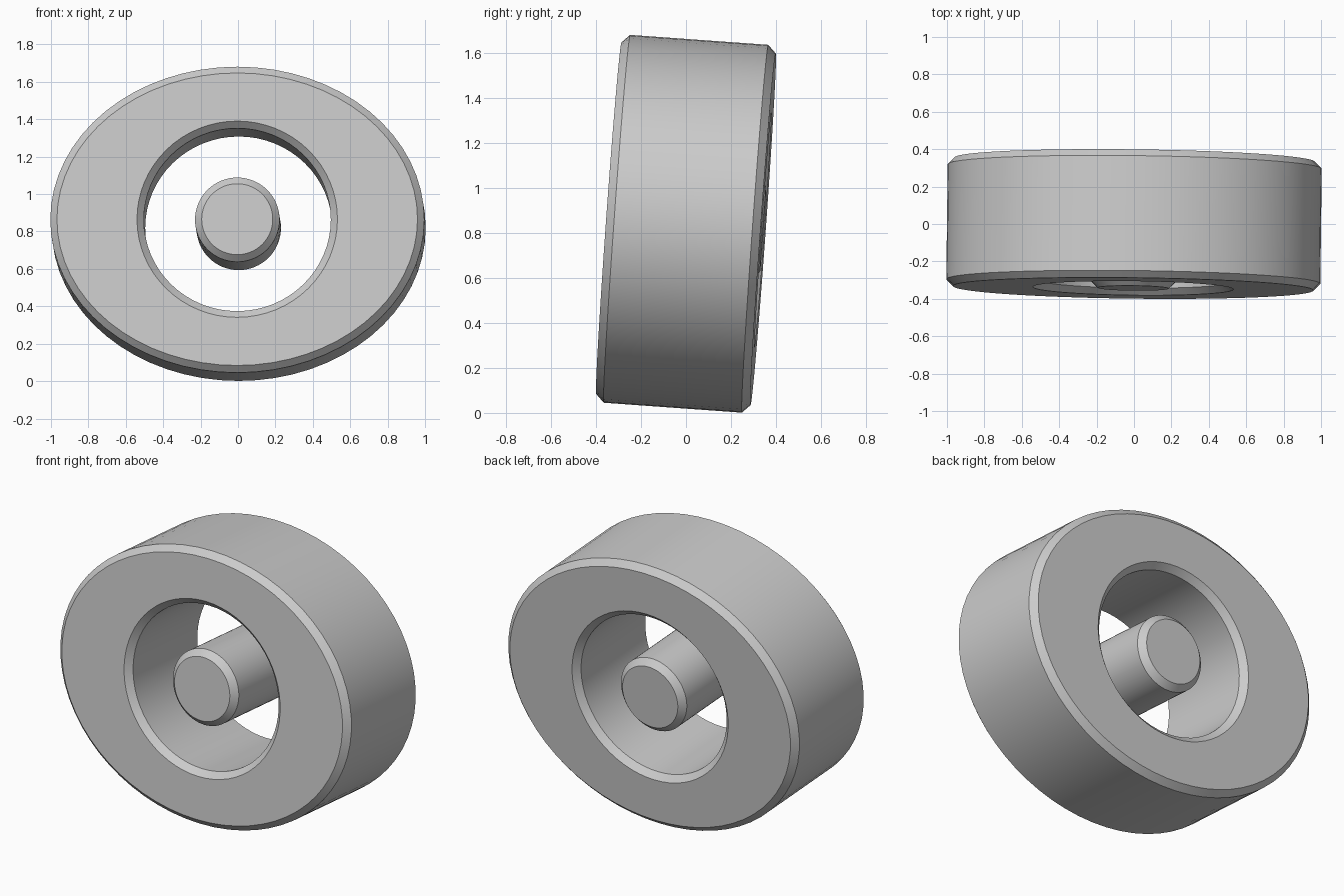
import bpy, bmesh, math

if "Cube" in bpy.data.objects:
    bpy.data.objects.remove(bpy.data.objects["Cube"])

SIDES = 64
HALF = 0.344      # half depth
BEV = 0.036       # chamfer size
TILT = (math.radians(-4.1), 0, math.radians(-0.7))


def lathe(name, profile, closed):
    """Sweep (x radius, z radius, y) points round the local y axis."""
    bm = bmesh.new()
    loops = []
    for rx, rz, y in profile:
        loops.append([bm.verts.new((rx * math.cos(a), y, rz * math.sin(a)))
                      for a in (2 * math.pi * i / SIDES for i in range(SIDES))])
    pairs = list(zip(loops, loops[1:]))
    if closed:
        pairs.append((loops[-1], loops[0]))
    else:
        bm.faces.new(loops[0])
        bm.faces.new(loops[-1])
    for a, b in pairs:
        for i in range(SIDES):
            j = (i + 1) % SIDES
            bm.faces.new((a[i], a[j], b[j], b[i]))
    bmesh.ops.recalc_face_normals(bm, faces=bm.faces)
    mesh = bpy.data.meshes.new(name)
    bm.to_mesh(mesh)
    bm.free()
    obj = bpy.data.objects.new(name, mesh)
    bpy.context.collection.objects.link(obj)
    obj.location = (0, 0, 0.841)
    obj.rotation_euler = TILT
    bpy.ops.object.select_all(action='DESELECT')
    obj.select_set(True)
    bpy.context.view_layer.objects.active = obj
    bpy.ops.object.shade_smooth_by_angle(angle=math.radians(40))
    return obj


def chamfered(rx, rz, sign):
    """Wall from front to back; sign -1 for an outer wall, +1 for a bore."""
    d = sign * BEV
    return [(rx + d, rz + d, -HALF), (rx, rz, -HALF + BEV),
            (rx, rz, HALF - BEV), (rx + d, rz + d, HALF)]


# Oval outer ring with a nearly round bore
lathe("outer_ring", chamfered(1.0, 0.82, -1) + chamfered(0.5, 0.49, 1)[::-1], True)

# Free-standing pin in the middle
lathe("centre_pin", chamfered(0.226, 0.226, -1), False)
